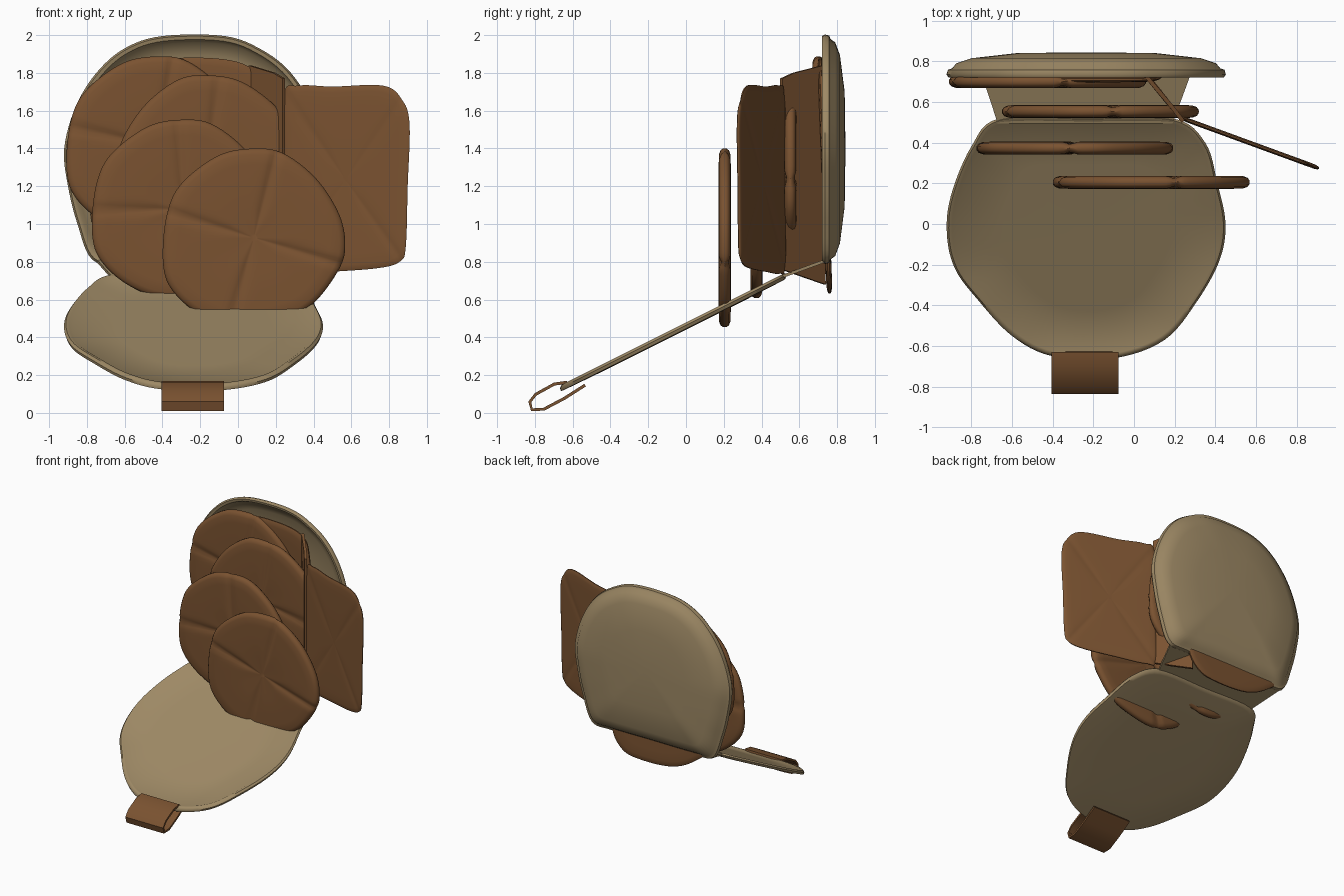
import bpy, bmesh, math
from mathutils import Vector

cube = bpy.data.objects.get("Cube")
if cube:
    bpy.data.objects.remove(cube)


def material(name, color):
    m = bpy.data.materials.new(name)
    m.use_nodes = True
    m.diffuse_color = (*color, 1)
    m.node_tree.nodes["Principled BSDF"].inputs["Base Color"].default_value = (*color, 1)
    return m


TAN = material("tan canvas", (0.34, 0.25, 0.13))
BROWN = material("brown leather", (0.195, 0.085, 0.03))


def finish(name, bm, mat):
    bmesh.ops.recalc_face_normals(bm, faces=bm.faces)
    me = bpy.data.meshes.new(name)
    bm.to_mesh(me)
    bm.free()
    me.materials.append(mat)
    ob = bpy.data.objects.new(name, me)
    bpy.context.collection.objects.link(ob)
    bpy.ops.object.select_all(action='DESELECT')
    ob.select_set(True)
    bpy.context.view_layer.objects.active = ob
    bpy.ops.object.shade_smooth_by_angle(angle=math.radians(50))
    return ob


def smooth_loop(points, steps):
    """Closed Catmull-Rom curve through the outline points."""
    pts = [Vector(p) for p in points]
    n, out = len(pts), []
    for i in range(n):
        a, b, c, d = (pts[(i + k) % n] for k in (-1, 0, 1, 2))
        for s in range(steps):
            t = s / steps
            out.append(0.5 * (2 * b + (c - a) * t + (2 * a - 5 * b + 4 * c - d) * t * t
                              + (3 * b - a - 3 * c + d) * t ** 3))
    return out


def pad(name, outline, rings, place, mat, creases=(), depth=0.012, steps=6):
    """Closed shape lofted through (scale, offset) rings of one outline."""
    loop = smooth_loop(outline, steps)
    mid = Vector(((min(p.x for p in loop) + max(p.x for p in loop)) / 2,
                  (min(p.y for p in loop) + max(p.y for p in loop)) / 2))

    def dent(q):
        return sum(math.exp(-((q.x * math.sin(a) - q.y * math.cos(a)) / 0.022) ** 2)
                   for a in creases) * depth

    bm = bmesh.new()
    rows = []
    for scale, w in rings:
        row = []
        for p in loop:
            q = (p - mid) * scale
            off = w - math.copysign(min(dent(q), depth), w) if creases else w
            row.append(bm.verts.new(place(mid.x + q.x, mid.y + q.y, off)))
        rows.append(row)
    n = len(loop)
    for r0, r1 in zip(rows, rows[1:]):
        for i in range(n):
            bm.faces.new((r0[i], r0[(i + 1) % n], r1[(i + 1) % n], r1[i]))
    bm.faces.new(rows[0])
    bm.faces.new(rows[-1])
    return finish(name, bm, mat)


def puffy(t):
    """Ring profile of a flat cushion with a rounded edge, thickness 2t."""
    half = [(0.04, t), (0.3, t), (0.6, t), (0.82, t), (0.93, t * 0.95), (0.975, t * 0.7),
            (0.995, t * 0.3)]
    return half + [(s, -w) for s, w in reversed(half)]


def plate(name, corners, thick, mat):
    """Thin sheet from corner points, thickened along its normal."""
    bm = bmesh.new()
    f = bm.faces.new([bm.verts.new(c) for c in corners])
    bm.normal_update()
    shift = f.normal * thick
    ext = bmesh.ops.extrude_face_region(bm, geom=[f], use_keep_orig=True)
    for g in ext["geom"]:
        if isinstance(g, bmesh.types.BMVert):
            g.co += shift
    return finish(name, bm, mat)


# Front cover: thin round flap with a slightly raised rim, sloping forward
flap_outline = [(-0.66, 0.52), (-0.8, 0.38), (-0.9, 0.14), (-0.92, -0.05), (-0.88, -0.22),
                (-0.77, -0.37), (-0.6, -0.55), (-0.4, -0.65), (-0.1, -0.66), (0.15, -0.57),
                (0.31, -0.38), (0.42, -0.18), (0.45, 0.0), (0.41, 0.2), (0.35, 0.4),
                (0.19, 0.52), (-0.23, 0.525)]
flap_rings = [(0.05, 0.0), (0.6, 0.0), (0.93, 0.003), (0.96, 0.016), (0.985, 0.018),
              (1, 0.004), (0.99, -0.014), (0.96, -0.016), (0.6, -0.02), (0.05, -0.02)]
pad("front_cover", flap_outline, flap_rings,
    lambda u, v, w: (u, v, 0.13 + 0.5 * (v + 0.66) + w), TAN)

# Back cover: upright shallow tray, domed at the rear
back_outline = [(-0.23, 0.79), (-0.6, 0.79), (-0.77, 0.81), (-0.85, 1.0), (-0.9, 1.2),
                (-0.92, 1.4), (-0.86, 1.62), (-0.75, 1.8), (-0.6, 1.93), (-0.4, 1.995),
                (-0.07, 1.995), (0.13, 1.92), (0.28, 1.8), (0.39, 1.62), (0.45, 1.4),
                (0.43, 1.2), (0.38, 1.0), (0.3, 0.81), (0.13, 0.79)]
back_rings = [(0.05, 0.08), (0.5, 0.077), (0.82, 0.05), (0.93, 0.015), (0.955, -0.016),
              (0.985, -0.02), (1, -0.005), (0.99, 0.018), (0.96, 0.025), (0.93, 0.05),
              (0.82, 0.075), (0.5, 0.1), (0.05, 0.104)]
pad("back_cover", back_outline, back_rings, lambda u, v, w: (u, 0.74 + w, v), TAN)

# Spine joining both covers
plate("spine", [(-0.67, 0.5, 0.71), (0.19, 0.5, 0.71), (0.28, 0.745, 0.8), (-0.75, 0.745, 0.8)],
      0.016, TAN)

# Four round creased pages, staggered from back to front
page_outline = [(-0.485, -0.13), (-0.465, 0.12), (-0.385, 0.29), (-0.185, 0.44), (0.015, 0.475),
                (0.165, 0.445), (0.335, 0.31), (0.455, 0.12), (0.485, -0.05), (0.445, -0.18),
                (0.315, -0.35), (0.165, -0.43), (-0.085, -0.475), (-0.285, -0.41),
                (-0.435, -0.28)]
pages = [("rear_page", -0.425, 0.70, 1.415, 80, 1), ("second_page", -0.165, 0.553, 1.315, 82, -1),
         ("third_page", -0.29, 0.373, 1.08, 93, 1), ("front_page", 0.085, 0.205, 0.927, 75, 1)]
for name, cx, cy, cz, turn, side in pages:
    a = math.radians(turn)
    cross = (a, a + math.radians(88))
    pad(name, [(side * u, v) for u, v in page_outline], puffy(0.032),
        lambda u, v, w: (cx + u, cy + w, cz + v), BROWN, cross, steps=8)

# Backing panel behind the pages, reaching below the back cover
backing = [(-0.75, 0.9), (-0.62, 0.75), (-0.42, 0.65), (-0.15, 0.63), (0.03, 0.67), (0.13, 0.85),
           (0.14, 1.3), (0.13, 1.65), (0.08, 1.82), (-0.12, 1.88), (-0.45, 1.86),
           (-0.72, 1.7), (-0.8, 1.3)]
pad("backing_panel", backing, puffy(0.016),
    lambda u, v, w: (u, 0.76 - 0.04 * (v - 0.63) + w, v), BROWN)

# Gusset folding out from the backing to the side flap
plate("gusset", [(0.07, 0.74, 0.68), (0.25, 0.51, 0.76), (0.25, 0.51, 1.77), (0.2, 0.575, 1.8),
                 (0.07, 0.73, 1.84)], 0.02, BROWN)

# Side flap: thin rounded rectangle angled forward
side_outline = [(0.23, 0.78), (0.3, 0.735), (0.5, 0.745), (0.75, 0.765), (0.86, 0.8),
                (0.89, 0.88), (0.9, 1.2), (0.91, 1.53), (0.87, 1.66), (0.77, 1.735),
                (0.5, 1.73), (0.32, 1.735), (0.24, 1.68), (0.24, 1.2)]
pad("side_flap", side_outline, puffy(0.012),
    lambda u, v, w: (u, 0.515 - (u - 0.25) * 0.365 + w, v), BROWN,
    (math.radians(55), math.radians(125)), 0.004)

# Strap loop wrapping the front edge of the flap
path = [Vector(p) for p in [(-0.63, 0.17), (-0.7, 0.16), (-0.8, 0.105), (-0.835, 0.06),
                            (-0.82, 0.01), (-0.75, 0.012), (-0.64, 0.07), (-0.53, 0.14)]]
bm = bmesh.new()
sections = []
for i, p in enumerate(path):
    d = (path[min(i + 1, len(path) - 1)] - path[max(i - 1, 0)]).normalized()
    q = p + Vector((-d.y, d.x)) * 0.016
    sections.append([bm.verts.new((x, c.x, c.y))
                     for x, c in ((-0.405, p), (-0.075, p), (-0.075, q), (-0.405, q))])
for s0, s1 in zip(sections, sections[1:]):
    for k in range(4):
        bm.faces.new((s0[k], s0[(k + 1) % 4], s1[(k + 1) % 4], s1[k]))
bm.faces.new(sections[0])
bm.faces.new(sections[-1])
finish("strap_loop", bm, BROWN)
